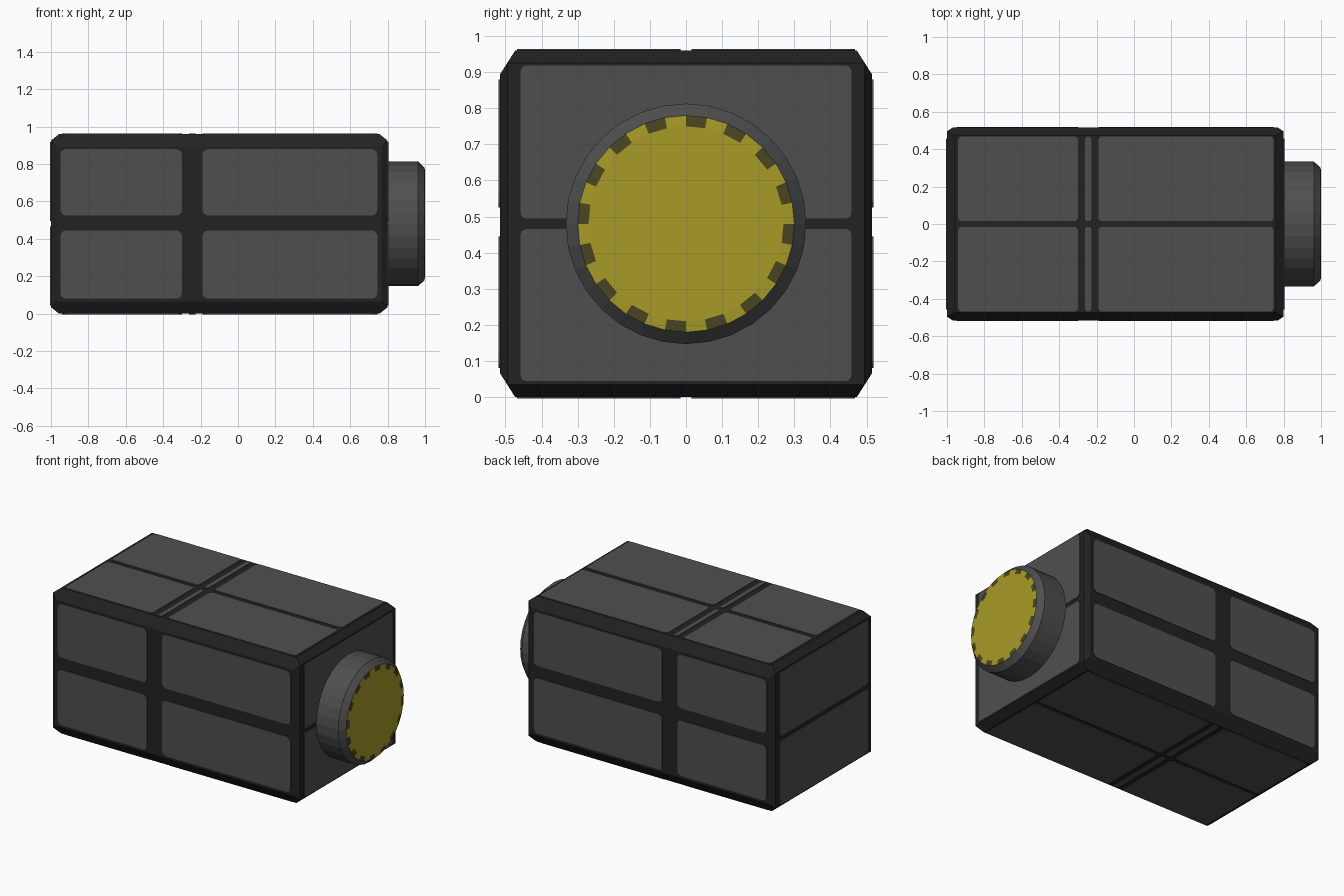
import bpy, bmesh, math
from mathutils import Vector

if "Cube" in bpy.data.objects:
    bpy.data.objects.remove(bpy.data.objects["Cube"])


def material(name, rgb):
    m = bpy.data.materials.new(name)
    m.diffuse_color = (*rgb, 1)
    m.use_nodes = True
    m.node_tree.nodes["Principled BSDF"].inputs["Base Color"].default_value = m.diffuse_color
    return m


CHARCOAL = material("charcoal", (0.016, 0.016, 0.016))
GREY = material("panel grey", (0.078, 0.078, 0.078))
YELLOW = material("lens yellow", (0.39, 0.33, 0.02))
OLIVE = material("dark olive", (0.07, 0.06, 0.015))


def finish(bm, name, *mats):
    bmesh.ops.recalc_face_normals(bm, faces=bm.faces)
    me = bpy.data.meshes.new(name)
    bm.to_mesh(me)
    bm.free()
    for m in mats:
        me.materials.append(m)
    ob = bpy.data.objects.new(name, me)
    bpy.context.collection.objects.link(ob)
    return ob


MID = 0.48
X0, X1, Y, H = -1.0, 0.8, 0.515, 0.48

# Chamfered body: three points per corner, wrapped in a hull
bm = bmesh.new()
for x, sx in ((X0, -1), (X1, 1)):
    for sy in (-1, 1):
        for sz in (-1, 1):
            for dx, dy, dz in ((0, .02, .035), (.03, 0, .066), (.043, .042, 0)):
                bm.verts.new((x - sx * dx, sy * (Y - dy), MID + sz * (H - dz)))
bmesh.ops.convex_hull(bm, input=bm.verts)
bmesh.ops.dissolve_limit(bm, angle_limit=0.01, verts=bm.verts, edges=bm.edges)
finish(bm, "body", CHARCOAL)


def panel(name, u, v, place, r=0.03):
    """Thin rounded plate; place(u, v, height) maps it on to a body face."""
    bm = bmesh.new()
    r = min(r, (u[1] - u[0]) * 0.45)
    outline = []
    for k, (cu, cv) in enumerate(((u[1] - r, v[1] - r), (u[0] + r, v[1] - r),
                                  (u[0] + r, v[0] + r), (u[1] - r, v[0] + r))):
        for i in range(4):
            a = math.pi / 2 * (k + i / 3)
            outline.append((cu + r * math.cos(a), cv + r * math.sin(a)))
    low = [bm.verts.new(place(a, b, -0.002)) for a, b in outline]
    top = [bm.verts.new(place(a, b, 0.004)) for a, b in outline]
    bm.faces.new(low)
    bm.faces.new(top)
    n = len(low)
    for i in range(n):
        j = (i + 1) % n
        bm.faces.new((low[i], low[j], top[j], top[i]))
    finish(bm, name, GREY)


# Panels on the two long sides, and on the top and bottom
for s, side, cap in ((-1, "front", "bottom"), (1, "back", "top")):
    for u in ((-0.95, -0.30), (-0.19, 0.745)):
        for v in ((0.08, 0.445), (0.525, 0.88)):
            panel(side + "_panel", u, v, lambda a, b, h: (a, s * (Y + h), b))
    for u in ((-0.94, -0.30), (-0.262, -0.228), (-0.19, 0.745)):
        for v in ((-0.468, -0.015), (0.015, 0.468)):
            panel(cap + "_panel", u, v,
                  lambda a, b, h: (a, b, MID + s * (H + h)), 0.02)

# Panels on the two ends
for x, s, end in ((X0, -1, "left"), (X1, 1, "right")):
    for v in ((0.045, 0.465), (0.495, 0.918)):
        panel(end + "_panel", (-0.458, 0.458), v,
              lambda a, b, h: (x + s * h, a, b), 0.015)

# Lens barrel: lathed profile about the x axis, alternating rim tones
N = 32
profile = [(0.79, 0.333), (0.963, 0.333), (0.998, 0.30), (1.0, 0.27)]
bm = bmesh.new()
rings = [[bm.verts.new((x, r * math.cos(2 * math.pi * i / N),
                        MID + r * math.sin(2 * math.pi * i / N)))
          for i in range(N)] for x, r in profile]
for k in range(3):
    for i in range(N):
        j = (i + 1) % N
        f = bm.faces.new((rings[k][i], rings[k][j], rings[k + 1][j], rings[k + 1][i]))
        f.material_index = 1 + i % 2 if k == 2 else 0
bm.faces.new(rings[0])
bm.faces.new(rings[3]).material_index = 1
finish(bm, "lens_barrel", GREY, YELLOW, OLIVE)
